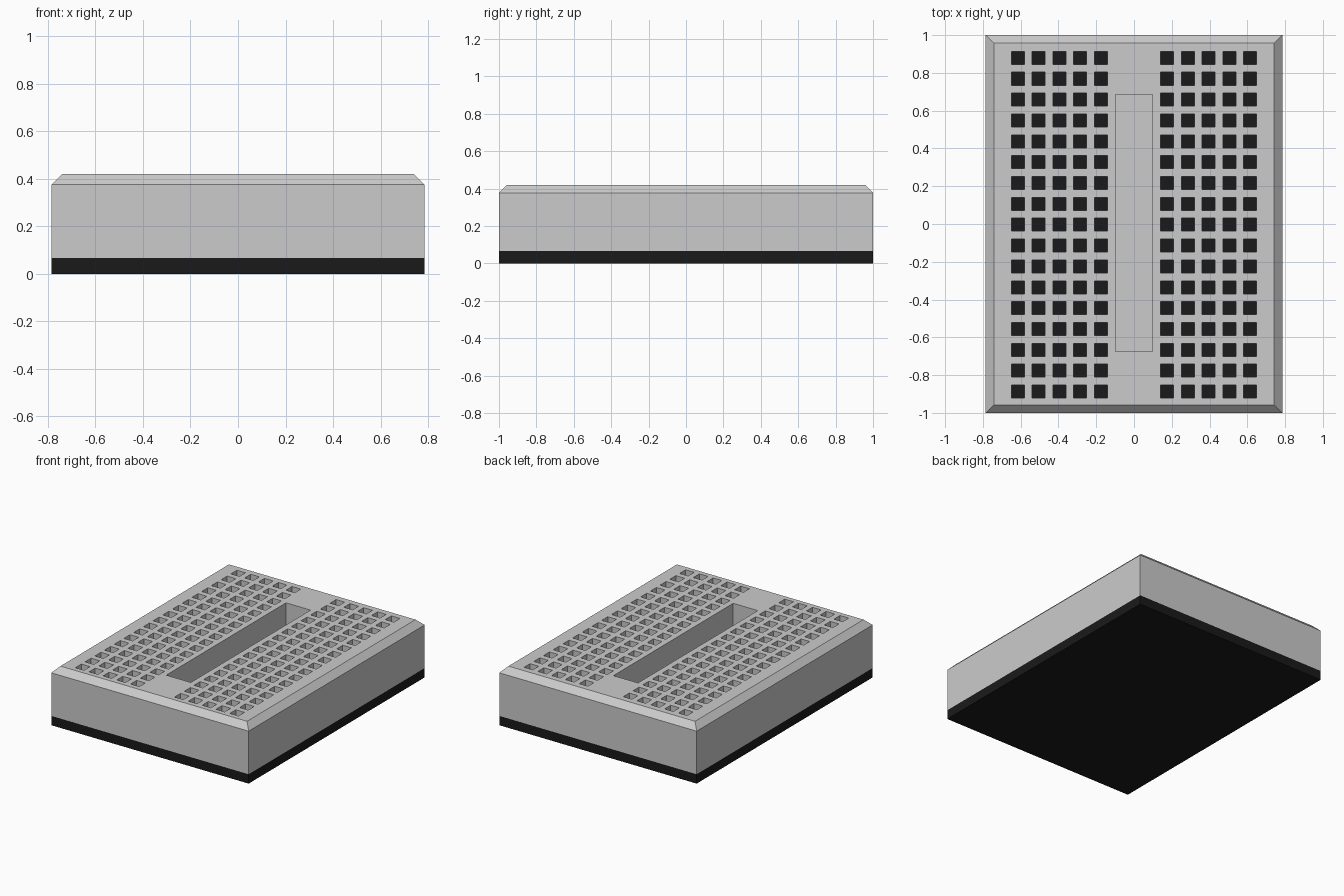
import bpy, bmesh

if "Cube" in bpy.data.objects:
    bpy.data.objects.remove(bpy.data.objects["Cube"])

W, L = 0.785, 1.0              # half width, half length
TOP, BASE, CH = 0.42, 0.067, 0.043
HOLE = 0.0345                  # half size of a pin hole
SLOT_X, SLOT_Y, SLOT_Z = 0.098, (-0.676, 0.685), 0.22

cols = [s * (0.175 + 0.1098 * i) for s in (-1, 1) for i in range(5)]
rows = [-0.887 + 0.1104 * i for i in range(17)]


def finish(name, bm):
    me = bpy.data.meshes.new(name)
    bmesh.ops.recalc_face_normals(bm, faces=bm.faces)
    bm.to_mesh(me)
    bm.free()
    ob = bpy.data.objects.new(name, me)
    bpy.context.collection.objects.link(ob)
    return ob


# grid lines that follow every hole and the centre channel
ix, iy = W - CH, L - CH
xs = sorted([-ix, ix, -SLOT_X, SLOT_X] + [c + d for c in cols for d in (-HOLE, HOLE)])
ys = sorted([-iy, iy, *SLOT_Y] + [r + d for r in rows for d in (-HOLE, HOLE)])


def level(i, j):
    """Height of a grid cell; None is a hole open down to the backing."""
    x, y = (xs[i] + xs[i + 1]) / 2, (ys[j] + ys[j + 1]) / 2
    if abs(x) < SLOT_X and SLOT_Y[0] < y < SLOT_Y[1]:
        return SLOT_Z
    if min(abs(x - c) for c in cols) < HOLE and min(abs(y - r) for r in rows) < HOLE:
        return None
    return TOP


# top surface with channel floor and vertical walls of holes and channel
bm = bmesh.new()
nx, ny = len(xs) - 1, len(ys) - 1
cache = {}


def vert(x, y, z):
    key = (round(x, 5), round(y, 5), round(z, 5))
    if key not in cache:
        cache[key] = bm.verts.new(key)
    return cache[key]


def quad(*pts):
    bm.faces.new([vert(*p) for p in pts])


def wall(a, b, h, k):
    h, k = (BASE if v is None else v for v in (h, k))
    if h != k:
        quad((*a, h), (*b, h), (*b, k), (*a, k))


for i in range(nx):
    for j in range(ny):
        h = level(i, j)
        x0, x1, y0, y1 = xs[i], xs[i + 1], ys[j], ys[j + 1]
        if h is not None:
            quad((x0, y0, h), (x1, y0, h), (x1, y1, h), (x0, y1, h))
        if i + 1 < nx:
            wall((x1, y0), (x1, y1), h, level(i + 1, j))
        if j + 1 < ny:
            wall((x0, y1), (x1, y1), h, level(i, j + 1))

# chamfer and outer sides swept around the rim
rim = [(x, -iy) for x in xs] + [(ix, y) for y in ys[1:]]
rim += [(x, iy) for x in xs[-2::-1]] + [(-ix, y) for y in ys[-2:0:-1]]


def outer(p):
    return tuple((full if v > 0 else -full) if abs(abs(v) - inner) < 1e-6 else v
                 for v, full, inner in zip(p, (W, L), (ix, iy)))


for p, q in zip(rim, rim[1:] + rim[:1]):
    P, Q = outer(p), outer(q)
    quad((*p, TOP), (*q, TOP), (*Q, TOP - CH), (*P, TOP - CH))
    quad((*P, TOP - CH), (*Q, TOP - CH), (*Q, BASE), (*P, BASE))
finish("board_body", bm)

# black adhesive backing
bm = bmesh.new()
bmesh.ops.create_cube(bm, size=1)
for v in bm.verts:
    v.co = (v.co.x * 2 * W, v.co.y * 2 * L, (v.co.z + 0.5) * BASE)
backing = finish("adhesive_backing", bm)
mat = bpy.data.materials.new("black_foam")
mat.diffuse_color = (0.01, 0.01, 0.01, 1)
mat.use_nodes = True
mat.node_tree.nodes["Principled BSDF"].inputs["Base Color"].default_value = mat.diffuse_color
backing.data.materials.append(mat)
